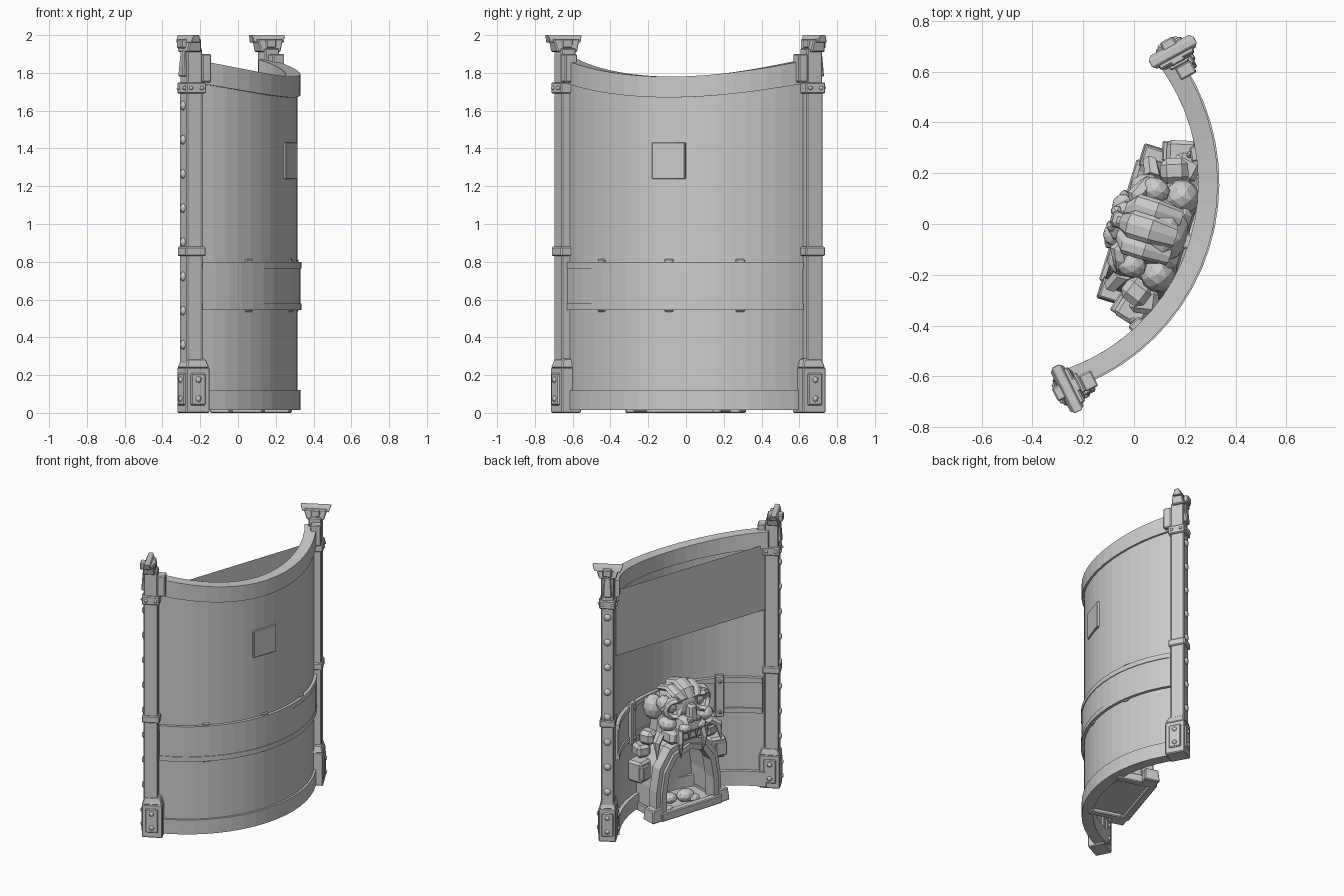
import bpy, bmesh, math
from math import radians, sin, cos, pi
from mathutils import Matrix, Vector

if "Cube" in bpy.data.objects:
    bpy.data.objects.remove(bpy.data.objects["Cube"])

grey = bpy.data.materials.new("stone grey")
grey.use_nodes = True
grey.diffuse_color = (0.6, 0.6, 0.6, 1)
grey.node_tree.nodes["Principled BSDF"].inputs["Base Color"].default_value = (0.6, 0.6, 0.6, 1)

# Working frame: +x points out through the convex side, y runs along the chord
WORLD = Matrix.Translation((-0.04, 0.01, 0)) @ Matrix.Rotation(radians(-17.4), 4, 'Z')
CENTRE = -0.505


def finish(name, bm, frame=Matrix(), smooth=False):
    bmesh.ops.transform(bm, matrix=WORLD @ frame, verts=bm.verts)
    bmesh.ops.recalc_face_normals(bm, faces=bm.faces)
    mesh = bpy.data.meshes.new(name)
    bm.to_mesh(mesh)
    bm.free()
    mesh.materials.append(grey)
    obj = bpy.data.objects.new(name, mesh)
    bpy.context.collection.objects.link(obj)
    if smooth:
        for p in mesh.polygons:
            p.use_smooth = True


def box(bm, centre, size, top=(1, 1), turn=0, bevel=0.006):
    m = Matrix.Translation(centre) @ Matrix.Rotation(radians(turn), 4, 'Z') @ Matrix.Diagonal((*size, 1))
    part = bmesh.new()
    bmesh.ops.create_cube(part, size=1)
    for v in part.verts:
        if v.co.z > 0:
            v.co.x *= top[0]
            v.co.y *= top[1]
    bmesh.ops.transform(part, matrix=m, verts=part.verts)
    bmesh.ops.bevel(part, geom=part.edges[:], offset=bevel, segments=1, affect='EDGES')
    mesh = bpy.data.meshes.new("scratch")
    part.to_mesh(mesh)
    part.free()
    bm.from_mesh(mesh)
    bpy.data.meshes.remove(mesh)


def ball(bm, centre, radii, detail=2, tilt=0):
    m = Matrix.Translation(centre) @ Matrix.Rotation(radians(tilt), 4, 'Y') @ Matrix.Diagonal((*radii, 1))
    bmesh.ops.create_icosphere(bm, subdivisions=detail, radius=1, matrix=m)


def sweep(bm, path, axis, radii, sides=8, closed=False, spin=0):
    """Sweep an oval along a path; radii give (along axis, across) per point."""
    pts, axis, rings = [Vector(p) for p in path], Vector(axis), []
    for i, p in enumerate(pts):
        a = pts[i - 1] if closed or i else p
        b = pts[(i + 1) % len(pts)] if closed or i < len(pts) - 1 else p
        across = (b - a).normalized().cross(axis)
        rn, rt = radii[i] if isinstance(radii, list) else radii
        angles = [2 * pi * k / sides + spin for k in range(sides)]
        rings.append([bm.verts.new(p + axis * rn * cos(t) + across * rt * sin(t)) for t in angles])
    for i in range(len(rings) if closed else len(rings) - 1):
        r, s = rings[i], rings[(i + 1) % len(rings)]
        for k in range(sides):
            bm.faces.new((r[k], r[(k + 1) % sides], s[(k + 1) % sides], s[k]))
    if not closed:
        bm.faces.new(rings[0])
        bm.faces.new(rings[-1])


def arc(name, inner, outer, low, high, half, rise=(0, 0), steps=18):
    bm, rings = bmesh.new(), []
    for i in range(steps + 1):
        t = radians(half) * (2 * i / steps - 1)
        lift = (sin(t) / 0.75) ** 2
        z0, z1 = low + rise[0] * lift, high + rise[1] * lift
        rings.append([bm.verts.new((CENTRE + r * cos(t), r * sin(t), z))
                      for r, z in ((inner, z0), (outer, z0), (outer, z1), (inner, z1))])
    for r, s in zip(rings, rings[1:]):
        for k in range(4):
            bm.faces.new((r[k], r[(k + 1) % 4], s[(k + 1) % 4], s[k]))
    bm.faces.new(rings[0])
    bm.faces.new(rings[-1])
    finish(name, bm)


# Curved wall and its bands
arc("wall", 0.80, 0.837, 0.02, 1.72, 50.5, (0, 0.07))
arc("top_rim", 0.775, 0.852, 1.67, 1.78, 53, (0.07, 0.08))
arc("base_band", 0.775, 0.852, 0.015, 0.12, 52)
arc("middle_band", 0.785, 0.853, 0.57, 0.775, 50)
for label, z in (("lower", 0.545), ("upper", 0.765)):
    arc(label + "_band_edge", 0.775, 0.858, z, z + 0.035, 50)

# Straps on the inside of the middle band, with small tabs showing outside
for i, deg in enumerate((-29, 0, 26)):
    t, bm = radians(deg), bmesh.new()
    box(bm, (CENTRE + 0.77 * cos(t), 0.77 * sin(t), 0.675), (0.035, 0.06, 0.30), turn=deg)
    box(bm, (CENTRE + 0.81 * cos(t), 0.81 * sin(t), 0.675), (0.076, 0.05, 0.28), turn=deg)
    for z in (0.565, 0.785):
        ball(bm, (CENTRE + 0.75 * cos(t), 0.75 * sin(t), z), (0.016,) * 3, 1)
    finish("band_strap_%d" % i, bm)

# Square plate outside, and the flat sheet hung between the posts
bm = bmesh.new()
box(bm, (CENTRE + 0.833, -0.002, 1.335), (0.026, 0.185, 0.195), turn=-2, bevel=0.004)
finish("square_plate", bm)
bm = bmesh.new()
bm.faces.new([bm.verts.new(p) for p in ((0.0, -0.645, 1.29), (0.03, 0.62, 1.29), (0.03, 0.62, 1.765), (0.0, -0.645, 1.765))])
finish("flat_sheet", bm)

# End posts: local x runs across the post, local y faces away from the wall
for name, side in (("left", 1), ("right", -1)):
    frame = (Matrix.Diagonal((1, side, 1, 1)) @ Matrix.Translation((-0.003, 0.683, 0))
             @ Matrix.Rotation(radians(46), 4, 'Z'))
    bm = bmesh.new()
    box(bm, (0, 0, 0.95), (0.085, 0.095, 1.6))
    box(bm, (0, -0.002, 0.855), (0.105, 0.118, 0.05))
    finish(name + "_post_column", bm, frame)

    bm = bmesh.new()
    box(bm, (0, -0.012, 0.12), (0.115, 0.138, 0.24))
    box(bm, (0, -0.012, 0.262), (0.115, 0.138, 0.05), top=(0.75, 0.75))
    for s in (-1, 1):
        box(bm, (0.057 * s, -0.01, 0.125), (0.018, 0.085, 0.17))
    box(bm, (0, 0.053, 0.125), (0.08, 0.02, 0.17))
    finish(name + "_post_base", bm, frame)

    bm = bmesh.new()
    box(bm, (0, -0.002, 1.72), (0.11, 0.118, 0.06))
    box(bm, (0, 0, 1.83), (0.085, 0.09, 0.2))
    box(bm, (0, 0.045, 1.85), (0.06, 0.04, 0.14), top=(0.7, 0.5))
    box(bm, (0, 0.01, 1.945), (0.115, 0.085, 0.07), top=(1.35, 0.75))
    box(bm, (0, 0.018, 1.98), (0.175, 0.06, 0.04), top=(1.16, 0.5), bevel=0.003)
    box(bm, (0, 0.02, 1.955), (0.06, 0.105, 0.05))
    box(bm, (0.01, -0.07, 1.825), (0.07, 0.055, 0.15))
    finish(name + "_post_head", bm, frame)

    bm = bmesh.new()
    for k in range(8):
        ball(bm, (0, 0.048, 0.36 + 0.181 * k), (0.025, 0.016, 0.025), 2)
    for z in (0.075, 0.175):
        ball(bm, (0, 0.063, z), (0.018, 0.012, 0.018), 1)
        for s in (-1, 1):
            ball(bm, (0.067 * s, -0.01, z), (0.012, 0.018, 0.018), 1)
    for s in (-1, 1):
        ball(bm, (0.035 * s, 0.058, 1.72), (0.011,) * 3, 1)
        for y in (-0.035, 0.03):
            ball(bm, (0.056 * s, y, 1.72), (0.012,) * 3, 1)
    finish(name + "_post_rivets", bm, frame, True)

# Hearth with kerb and corner blocks
bm = bmesh.new()
box(bm, (0.13, 0, 0.03), (0.28, 0.46, 0.015), bevel=0.003)
box(bm, (0.0, 0, 0.03), (0.05, 0.5, 0.06))
for s in (-1, 1):
    box(bm, (0.04, 0.27 * s, 0.045), (0.11, 0.1, 0.09), top=(0.85, 0.85))
    box(bm, (0.15, 0.24 * s, 0.03), (0.22, 0.05, 0.06))
finish("hearth", bm)

# Arch, its deep lining and back wall
half = [(0.235, 0.03), (0.23, 0.2), (0.205, 0.35), (0.13, 0.46)]
outline = half + [(0, 0.5)] + [(-y, z) for y, z in reversed(half)]
bm = bmesh.new()
sweep(bm, [(0.055, y, z) for y, z in outline], (1, 0, 0), (0.055, 0.05), 4, spin=pi / 4)
sweep(bm, [(0.035, y * 0.93, z * 0.95) for y, z in outline], (1, 0, 0), (0.055, 0.028), 4, spin=pi / 4)
sweep(bm, [(0.16, y, z) for y, z in outline], (1, 0, 0), (0.16, 0.025), 4, spin=pi / 4)
finish("fireplace_arch", bm)
bm = bmesh.new()
bm.faces.new([bm.verts.new((0.265, y, z)) for y, z in outline])
finish("fireplace_back", bm)

# Fire stones
bm = bmesh.new()
for x, y, r in ((0.09, -0.03, 0.055), (0.05, -0.07, 0.035), (0.13, 0.07, 0.045), (0.03, 0.16, 0.028)):
    ball(bm, (x, y, 0.035 + r * 0.8), (r, r * 1.2, r * 0.8))
finish("fire_stones", bm)

# Stones stacked up both sides of the arch
bm = bmesh.new()
for s in (-1, 1):
    box(bm, (0.14, 0.315 * s, 0.345), (0.12, 0.12, 0.15), turn=15 * s, bevel=0.015)
    box(bm, (0.08, 0.315 * s, 0.345), (0.04, 0.08, 0.1), turn=15 * s)
    box(bm, (0.17, 0.275 * s, 0.47), (0.11, 0.1, 0.09), turn=-10 * s, bevel=0.02)
    box(bm, (0.13, 0.25 * s, 0.57), (0.11, 0.1, 0.1), turn=20 * s, bevel=0.025)
finish("side_stones", bm)

# Beast skull above the arch
bm = bmesh.new()
ball(bm, (0.13, 0, 0.775), (0.14, 0.135, 0.14), 2, 15)
box(bm, (0.19, 0, 0.67), (0.14, 0.34, 0.3), top=(0.85, 0.75), bevel=0.03)
for y, wide in ((-0.078, 0.045), (0, 0.055), (0.078, 0.045)):
    drop = abs(y) * 0.35
    sweep(bm, [(0.0, y * 0.7, 0.825), (0.03, y, 0.88 - drop), (0.11, y, 0.91 - drop), (0.21, y, 0.88 - drop)],
          (0, 1, 0), [(wide * 0.7, 0.02), (wide, 0.026), (wide, 0.024), (wide * 0.8, 0.02)], 8)
finish("skull_cranium", bm)

bm = bmesh.new()
for s in (-1, 1):
    ring = [(0.015 + 0.035 * abs(cos(t)), s * (0.115 + 0.062 * cos(t)), 0.775 + 0.058 * sin(t))
            for t in (2 * pi * k / 12 for k in range(12))]
    sweep(bm, ring, (1, 0, 0), (0.036, 0.024), 6, closed=True)
    ball(bm, (0.06, 0.115 * s, 0.775), (0.035, 0.045, 0.045))
    ball(bm, (0.08, 0.155 * s, 0.80), (0.06, 0.05, 0.055))
    ball(bm, (0.19, 0.16 * s, 0.74), (0.07, 0.07, 0.09))
    ball(bm, (0.05, 0.15 * s, 0.665), (0.07, 0.06, 0.05))
finish("skull_eyes_and_cheeks", bm)

bm = bmesh.new()
box(bm, (0.015, 0, 0.65), (0.14, 0.2, 0.11), top=(0.8, 0.65), bevel=0.025)
box(bm, (-0.015, 0, 0.73), (0.08, 0.07, 0.12), top=(0.7, 0.8), bevel=0.015)
box(bm, (0.06, 0, 0.57), (0.15, 0.34, 0.1), top=(0.9, 0.9), bevel=0.025)
for s in (-1, 1):
    ball(bm, (-0.04, 0.03 * s, 0.69), (0.025, 0.025, 0.022), 1)
    ball(bm, (-0.025, 0.06 * s, 0.635), (0.04, 0.045, 0.032))
finish("skull_snout", bm)

# Long fangs, small teeth and side tusks
bm = bmesh.new()
for s in (-1, 1):
    sweep(bm, [(-0.005, 0.09 * s, 0.62), (-0.025, 0.1 * s, 0.54), (-0.02, 0.09 * s, 0.42)],
          (1, 0, 0), [(0.028, 0.026), (0.024, 0.022), (0.002, 0.002)], 6)
    sweep(bm, [(0.06, 0.2 * s, 0.6), (0.03, 0.255 * s, 0.56), (0.01, 0.265 * s, 0.45)],
          (1, 0, 0), [(0.038, 0.034), (0.03, 0.028), (0.003, 0.003)], 6)
    sweep(bm, [(-0.03, 0.03 * s, 0.61), (-0.03, 0.03 * s, 0.55)],
          (1, 0, 0), [(0.016, 0.016), (0.002, 0.002)], 6)
finish("skull_teeth", bm)
